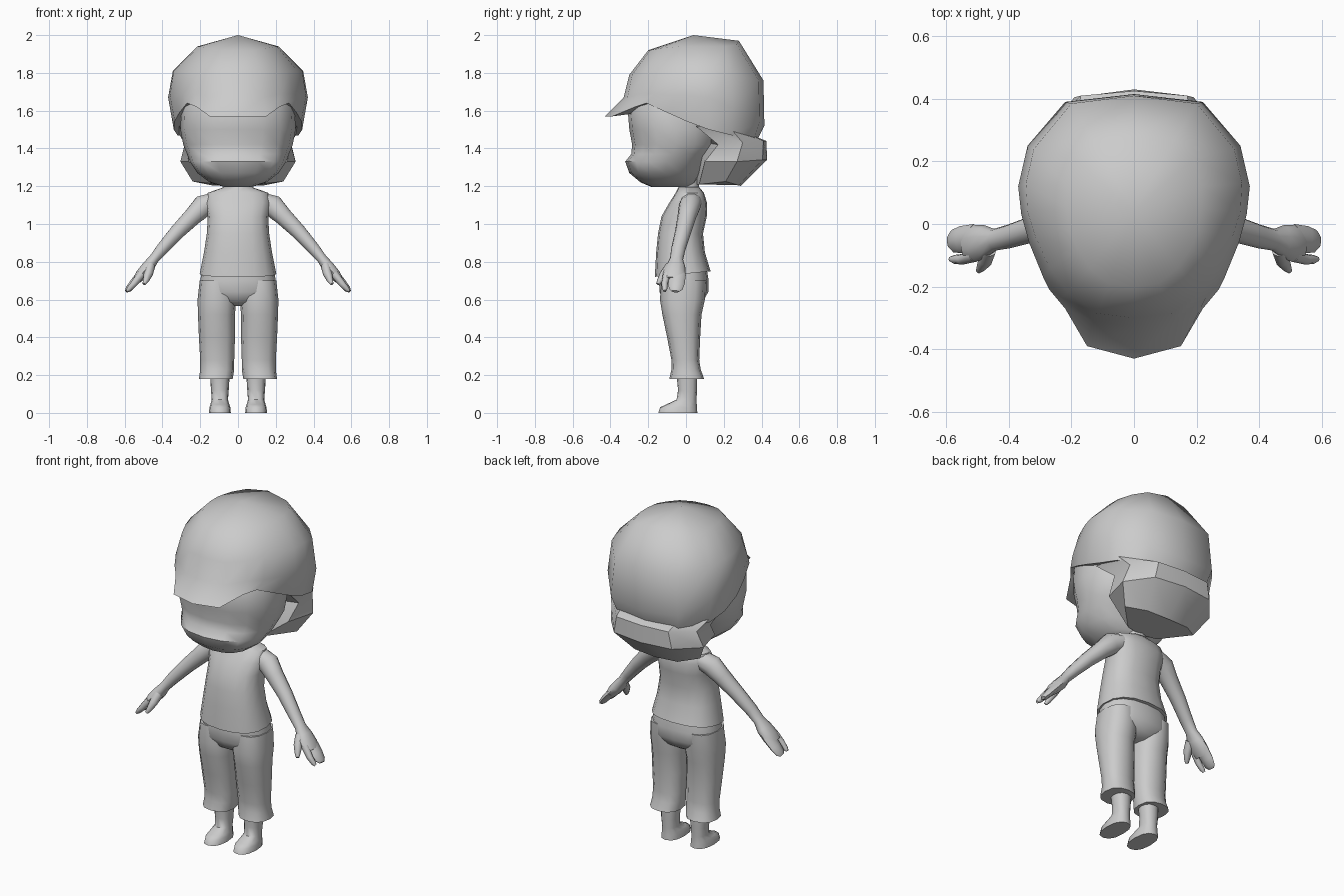
import bpy, bmesh, math
from mathutils import Vector

grey = bpy.data.materials.new("plain_grey")
grey.diffuse_color = (0.6, 0.6, 0.6, 1)


def finish(name, bm, angle=50):
    bmesh.ops.recalc_face_normals(bm, faces=bm.faces)
    me = bpy.data.meshes.new(name)
    bm.to_mesh(me)
    bm.free()
    me.materials.append(grey)
    ob = bpy.data.objects.new(name, me)
    bpy.context.collection.objects.link(ob)
    bpy.ops.object.select_all(action='DESELECT')
    ob.select_set(True)
    bpy.context.view_layer.objects.active = ob
    bpy.ops.object.shade_smooth_by_angle(angle=math.radians(angle))
    return ob


def skin(name, rings, start=None, end=None, angle=50):
    """Join closed rings of points; each end is an n-gon or a fan to a point."""
    bm = bmesh.new()
    vs = [[bm.verts.new(p) for p in r] for r in rings]
    n = len(vs[0])
    for a, b in zip(vs, vs[1:]):
        for i in range(n):
            j = (i + 1) % n
            bm.faces.new((a[i], a[j], b[j], b[i]))
    for ring, tip in ((vs[0], start), (vs[-1], end)):
        if tip is None:
            bm.faces.new(ring)
        else:
            t = bm.verts.new(tip)
            for i in range(n):
                bm.faces.new((ring[i], ring[(i + 1) % n], t))
    return finish(name, bm, angle)


def mirrored(half):
    """Complete a half ring whose first and last points lie on x = 0."""
    return half + [(-x, y, z) for x, y, z in half[-2:0:-1]]


def oval(cx, rx, y0, y1, z, n=12, power=2.0, dip=0.0):
    """Level oval ring; dip lowers its front and raises its back."""
    pts = []
    for i in range(n):
        a = 2 * math.pi * i / n
        s, c = math.sin(a), math.cos(a)
        e = 2 / power
        px = math.copysign(abs(s) ** e, s)
        py = -math.copysign(abs(c) ** e, c)
        pts.append((cx + rx * px, (y0 + y1) / 2 + (y1 - y0) / 2 * py, z + dip * py))
    return pts


def limb(name, path, side, n=8):
    """Tube along (x, y, z, width along y, thickness) stations."""
    pts = [Vector(p[:3]) for p in path]
    rings = []
    for i, p in enumerate(path):
        t = (pts[min(i + 1, len(pts) - 1)] - pts[max(i - 1, 0)]).normalized()
        u = (Vector((0, 1, 0)) - t * t.y).normalized()
        v = t.cross(u)
        ring = []
        for k in range(n):
            a = 2 * math.pi * k / n
            q = pts[i] + u * p[3] * math.cos(a) + v * p[4] * math.sin(a)
            ring.append((q.x * side, q.y, q.z))
        rings.append(ring)
    return skin(name, rings)


# Cap: brim edge, band, crown and top
rim = [(0, -.43, 1.57), (.15, -.39, 1.57), (.22, -.27, 1.62), (.27, -.21, 1.64),
       (.31, -.10, 1.59), (.335, 0, 1.545), (.34, .12, 1.50), (.32, .24, 1.47),
       (.20, .36, 1.45), (0, .375, 1.44)]
band = [(0, -.33, 1.67), (.13, -.31, 1.67), (.23, -.235, 1.69), (.29, -.17, 1.69),
        (.335, -.06, 1.68), (.36, .03, 1.68), (.37, .12, 1.67), (.34, .25, 1.61),
        (.22, .39, 1.54), (0, .415, 1.52)]
crown = [(0, -.30, 1.79), (.12, -.285, 1.79), (.21, -.22, 1.80), (.27, -.14, 1.81),
         (.315, -.04, 1.81), (.34, .04, 1.81), (.345, .13, 1.81), (.32, .24, 1.79),
         (.20, .385, 1.76), (0, .41, 1.76)]
upper = [(0, -.20, 1.92), (.08, -.19, 1.92), (.14, -.14, 1.93), (.18, -.08, 1.935),
         (.205, -.02, 1.94), (.215, .05, 1.94), (.215, .12, 1.94), (.19, .21, 1.94),
         (.13, .27, 1.95), (0, .28, 1.97)]
skin("cap", [mirrored(r) for r in (rim, band, crown, upper)],
     start=(0, 0, 1.62), end=(0, .04, 2.0))

# Head with a rounded jaw that juts out below the eyes
head = [(1.72, .27, -.25, .25), (1.62, .30, -.31, .20), (1.50, .305, -.30, .19),
        (1.42, .29, -.285, .18), (1.37, .27, -.29, .15), (1.33, .255, -.322, .12),
        (1.27, .215, -.30, .08), (1.22, .15, -.24, .05), (1.195, .07, -.18, .02)]
skin("head", [oval(0, rx, a, b, z, 16, 2.3) for z, rx, a, b in head])

# Hair below the back of the cap
hair = [[(0, .05, 1.52), (.31, .05, 1.52), (.32, .25, 1.49), (.18, .35, 1.47), (0, .36, 1.46)],
        [(0, .05, 1.44), (.28, .17, 1.42), (.28, .30, 1.43), (.17, .41, 1.44), (0, .425, 1.44)],
        [(0, .05, 1.33), (.26, .10, 1.33), (.305, .27, 1.33), (.19, .405, 1.34), (0, .43, 1.34)],
        [(0, .05, 1.21), (.10, .07, 1.21), (.24, .21, 1.225), (.14, .28, 1.205), (0, .29, 1.20)]]
skin("hair", [mirrored(r) for r in hair], angle=35)

# Neck
skin("neck", [oval(0, .055, -.035, .07, z, 10) for z in (1.10, 1.26)])

# Shirt, flaring to an open hem
shirt = [(.735, .203, -.165, .13, .015), (.85, .18, -.158, .10, 0), (.95, .165, -.148, .09, 0),
         (1.04, .16, -.13, .11, 0), (1.11, .175, -.09, .112, 0), (1.165, .16, -.055, .095, 0),
         (1.195, .075, -.04, .07, 0)]
skin("shirt", [oval(0, rx, a, b, z, 16, 2.4, d) for z, rx, a, b, d in shirt])

# Trouser seat
seat = [(.76, .19, -.14, .11), (.70, .20, -.143, .12), (.64, .205, -.14, .118),
        (.59, .15, -.115, .09), (.565, .06, -.07, .05)]
skin("trouser_seat", [oval(0, rx, a, b, z, 16, 2.4) for z, rx, a, b in seat])

for side, tag in ((1, "left"), (-1, "right")):
    # Trouser leg with a flared cuff
    leg = [(.70, .03, .203, -.13, .105), (.60, .01, .214, -.138, .10), (.52, .016, .212, -.125, .082),
           (.40, .016, .207, -.10, .075), (.28, .02, .20, -.077, .07), (.23, .02, .20, -.077, .078),
           (.18, .028, .207, -.088, .096)]
    skin(tag + "_trouser_leg", [oval(side * (a + b) / 2, (b - a) / 2, y0, y1, z, 12, 2.4)
                                for z, a, b, y0, y1 in leg])

    # Lower leg and foot
    foot = [(.20, .052, -.05, .06), (.12, .047, -.042, .058), (.07, .043, -.05, .056),
            (.045, .05, -.105, .057), (.03, .055, -.137, .058), (0, .058, -.147, .06)]
    skin(tag + "_foot", [oval(side * .096, rx, a, b, z, 12, 2.4) for z, rx, a, b in foot])

    # Arm and palm
    limb(tag + "_arm", [(.12, .03, 1.12, .055, .05), (.185, .02, 1.095, .058, .062),
                        (.24, .005, 1.04, .05, .05), (.32, -.015, .96, .043, .042),
                        (.40, -.04, .87, .038, .034), (.445, -.05, .815, .035, .028),
                        (.475, -.055, .775, .052, .034), (.51, -.062, .735, .06, .032),
                        (.535, -.064, .705, .055, .024)], side, 10)

    # Joined fingers, forefinger and thumb
    limb(tag + "_fingers", [(.51, -.045, .735, .045, .026), (.555, -.05, .685, .043, .021),
                            (.58, -.055, .655, .036, .017), (.592, -.057, .643, .02, .008)], side)
    limb(tag + "_forefinger", [(.51, -.10, .735, .022, .022), (.55, -.113, .685, .017, .018),
                               (.575, -.113, .657, .014, .014), (.587, -.112, .645, .008, .008)], side)
    limb(tag + "_thumb", [(.465, -.08, .775, .03, .026), (.475, -.115, .735, .024, .024),
                          (.488, -.138, .70, .016, .016), (.497, -.15, .682, .009, .009)], side)
